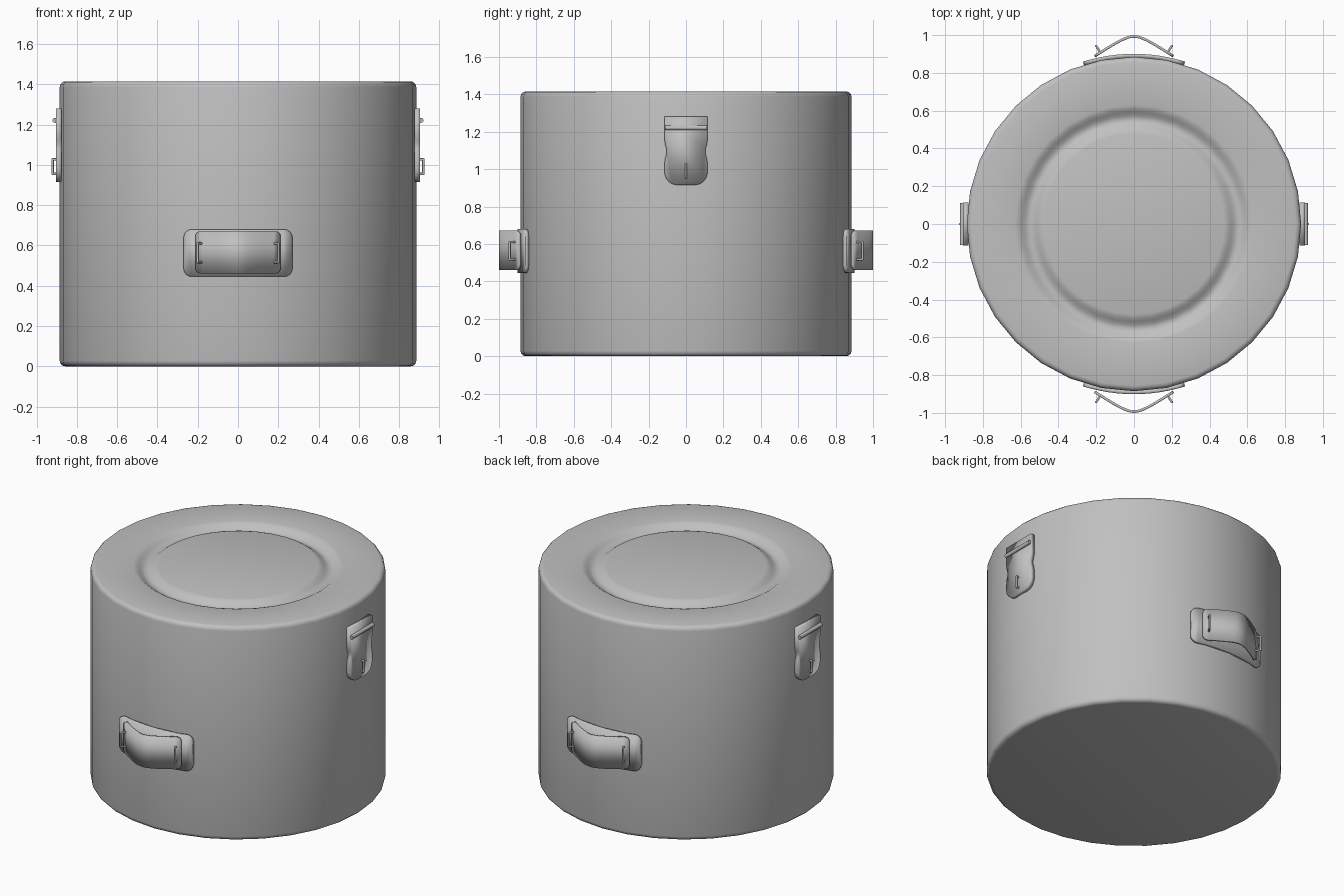
import bpy
import bmesh
from math import sin, cos, pi, radians, sqrt
from mathutils import Vector, Matrix

cube = bpy.data.objects.get("Cube")
if cube:
    bpy.data.objects.remove(cube)

RADIUS = 0.885
HEIGHT = 1.415

steel = bpy.data.materials.new("brushed_grey")
steel.use_nodes = True
GREY = (0.53, 0.53, 0.53, 1)
steel.diffuse_color = GREY
steel.node_tree.nodes["Principled BSDF"].inputs["Base Color"].default_value = GREY


def finish(name, bm, turn=0, angle=40):
    """Turn a bmesh into a shaded object, rotated round the pot."""
    mesh = bpy.data.meshes.new(name)
    bm.to_mesh(mesh)
    bm.free()
    mesh.materials.append(steel)
    obj = bpy.data.objects.new(name, mesh)
    bpy.context.collection.objects.link(obj)
    obj.rotation_euler.z = radians(turn)
    bpy.ops.object.select_all(action="DESELECT")
    obj.select_set(True)
    bpy.context.view_layer.objects.active = obj
    bpy.ops.object.shade_smooth_by_angle(angle=radians(angle))
    return obj


def arc(cx, cz, r, start, end, steps):
    """Points along an arc, angles in degrees."""
    angles = [radians(start + (end - start) * i / steps) for i in range(steps + 1)]
    return [(cx + r * cos(a), cz + r * sin(a)) for a in angles]


def rounded_rect(hw, z0, z1, r):
    return (arc(hw - r, z0 + r, r, -90, 0, 4) + arc(hw - r, z1 - r, r, 0, 90, 4)
            + arc(r - hw, z1 - r, r, 90, 180, 4) + arc(r - hw, z0 + r, r, 180, 270, 4))


def sheet(name, outline, depth, thickness, turn, half=0, cuts=0):
    """Sheet metal cut to an outline and bent so its outside lies at depth(x)."""
    bm = bmesh.new()
    bm.faces.new([bm.verts.new((x, 0, z)) for x, z in outline])
    for i in range(1, cuts):
        x = -half + 2 * half * i / cuts
        bmesh.ops.bisect_plane(bm, geom=bm.verts[:] + bm.edges[:] + bm.faces[:],
                               plane_co=(x, 0, 0), plane_no=(1, 0, 0))
    for v in bm.verts:
        v.co.y = -depth(v.co.x)
    obj = finish(name, bm, turn)
    solid = obj.modifiers.new("thickness", "SOLIDIFY")
    solid.thickness = thickness
    solid.offset = -1
    return obj


def rod(bm, a, b, r):
    a, b = Vector(a), Vector(b)
    turn = (b - a).to_track_quat("Z", "Y").to_matrix().to_4x4()
    bmesh.ops.create_cone(bm, cap_ends=True, segments=10, radius1=r, radius2=r,
                          depth=(b - a).length,
                          matrix=Matrix.Translation((a + b) / 2) @ turn)


def staple(name, foot, out, z0, z1, turn):
    """Wire loop with two legs standing out from a sheet."""
    bm = bmesh.new()
    r = 0.006
    foot, out = Vector(foot), Vector(out)
    low, high = Vector((0, 0, z0)), Vector((0, 0, z1))
    path = [foot + low, foot + out + low, foot + out + high, foot + high]
    for a, b in zip(path, path[1:]):
        rod(bm, a, b, r)
    for p in path[1:3]:
        bmesh.ops.create_icosphere(bm, subdivisions=2, radius=r,
                                   matrix=Matrix.Translation(p))
    finish(name, bm, turn)


# Pot body: turned profile with rounded rims and a groove pressed into the lid
EDGE = 0.028
profile = [(0, 0)]
profile += arc(RADIUS - EDGE, EDGE, EDGE, -90, 0, 3)
profile += arc(RADIUS - EDGE, HEIGHT - EDGE, EDGE, 0, 90, 3)
GROOVE_MID, GROOVE_HALF, GROOVE_DEPTH = 0.555, 0.075, 0.036
for i in range(9):
    t = 1 - i / 4
    profile.append((GROOVE_MID + t * GROOVE_HALF,
                    HEIGHT - GROOVE_DEPTH * (1 + cos(pi * t)) / 2))
profile.append((0, HEIGHT))

bm = bmesh.new()
verts = [bm.verts.new((x, 0, z)) for x, z in profile]
edges = [bm.edges.new(pair) for pair in zip(verts, verts[1:])]
bmesh.ops.spin(bm, geom=verts + edges, cent=(0, 0, 0), axis=(0, 0, 1),
               angle=2 * pi, steps=32)
bmesh.ops.remove_doubles(bm, verts=bm.verts[:], dist=0.0001)
bmesh.ops.recalc_face_normals(bm, faces=bm.faces[:])
finish("pot_body", bm)


# Carrying handles: curved backing plate, bowed strap and two wire staples
def wrap(x):
    return sqrt((RADIUS + 0.016) ** 2 - x * x)


def bow(x):
    return 1.045 - sqrt((0.68 * x) ** 2 + 0.045 ** 2)


for side, turn in (("front", 0), ("back", 180)):
    sheet(side + "_handle_plate", rounded_rect(0.27, 0.445, 0.68, 0.04),
          wrap, 0.02, turn, 0.27, 12)
    sheet(side + "_handle_strap", rounded_rect(0.212, 0.46, 0.672, 0.03),
          bow, 0.014, turn, 0.212, 24)
    for end, s in (("right", -1), ("left", 1)):
        x = 0.178 * s
        staple(f"{side}_handle_{end}_staple", (x, 0.008 - bow(x), 0),
               (0.022 * s, -0.035, 0), 0.517, 0.61, turn)

# Side latches: waisted plate with a hinge rod and a wire staple
half_outline = arc(0.045, 0.985, 0.07, -90, 0, 6)
half_outline += [(0.115, 1.03), (0.111, 1.06), (0.103, 1.085),
                 (0.103, 1.105), (0.111, 1.13), (0.115, 1.155), (0.115, 1.28)]
latch_outline = half_outline + [(-x, z) for x, z in reversed(half_outline)]

for side, turn in (("left", 90), ("right", -90)):
    sheet(side + "_latch_plate", latch_outline, lambda x: 0.904, 0.028, turn)
    bm = bmesh.new()
    rod(bm, (-0.112, -0.908, 1.221), (0.112, -0.908, 1.221), 0.013)
    finish(side + "_latch_hinge_rod", bm, turn)
    staple(side + "_latch_staple", (0, -0.9, 0), (0, -0.02, 0), 0.955, 1.027, turn)
